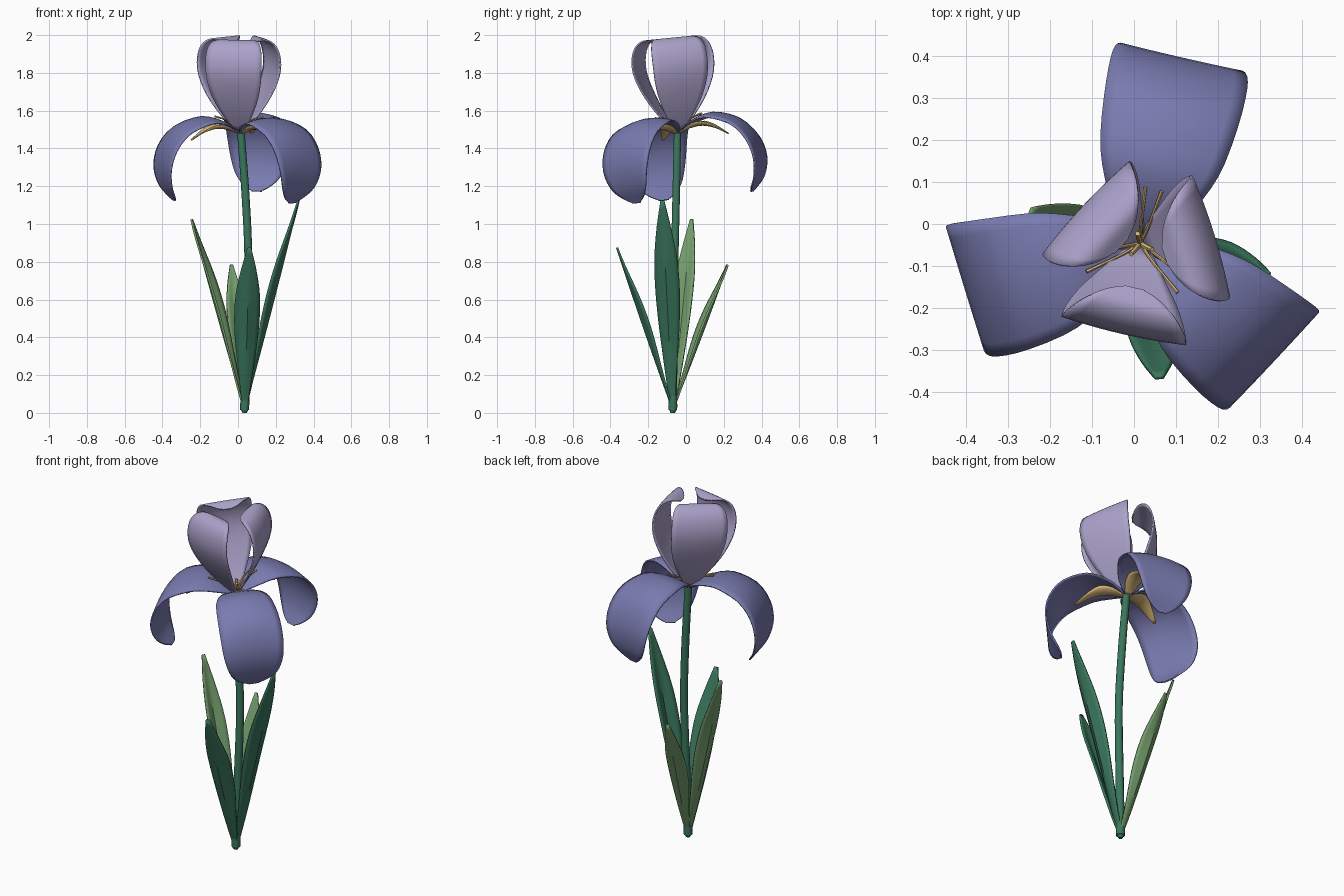
import bpy, bmesh, math
from mathutils import Vector, Matrix

if "Cube" in bpy.data.objects:
    bpy.data.objects.remove(bpy.data.objects["Cube"])


def material(name, rgb):
    m = bpy.data.materials.new(name)
    m.diffuse_color = [((c / 255 + 0.055) / 1.055) ** 2.4 for c in rgb] + [1]
    m.use_nodes = True
    m.node_tree.nodes["Principled BSDF"].inputs["Base Color"].default_value = m.diffuse_color
    return m


LAVENDER = material("pale lavender", (172, 163, 203))
VIOLET = material("blue violet", (121, 123, 176))
TAN = material("golden tan", (216, 182, 119))
DARK = material("deep green", (58, 118, 92))
LIGHT = material("light green", (116, 156, 108))


def spline(values, t):
    """Catmull-Rom value through evenly spaced control values."""
    n = len(values) - 1
    i = min(int(t * n), n - 1)
    f = t * n - i
    p1, p2 = values[i], values[i + 1]
    p0 = values[i - 1] if i > 0 else p1 * 2 - p2
    p3 = values[i + 2] if i + 2 <= n else p2 * 2 - p1
    return (p1 * 2 + (p2 - p0) * f + (p0 * 2 - p1 * 5 + p2 * 4 - p3) * f * f
            + (p1 * 3 - p0 - p2 * 3 + p3) * f ** 3) * 0.5


def finish(name, bm, mat, matrix, angle):
    bmesh.ops.recalc_face_normals(bm, faces=bm.faces)
    mesh = bpy.data.meshes.new(name)
    bm.to_mesh(mesh)
    bm.free()
    mesh.transform(matrix)
    mesh.materials.append(mat)
    ob = bpy.data.objects.new(name, mesh)
    bpy.context.collection.objects.link(ob)
    bpy.ops.object.select_all(action='DESELECT')
    ob.select_set(True)
    bpy.context.view_layer.objects.active = ob
    bpy.ops.object.shade_smooth_by_angle(angle=math.radians(angle))
    return ob


def blade(name, path, widths, mat, matrix, cup=(0, 0), fold=2, round_from=1.0,
          thick=0.008, rows=28, cols=10):
    """Curved sheet: path is (outward, up), widths are half widths, cup moves the edges."""
    pts = [Vector((r, 0, z)) for r, z in path]
    bm = bmesh.new()
    grid = []
    for i in range(rows + 1):
        t = math.sin(i / rows * math.pi / 2) if round_from < 1 else i / rows
        c, w = spline(pts, t), spline(widths, t)
        s = max(0, (t - round_from) / (1 - round_from)) if round_from < 1 else 0
        w *= max(0.2, (1 - s ** 2.4) ** 0.5) if s < 1 else 0.2
        k = math.sin(math.pi * min(t, 1)) * (w / max(widths))
        row = []
        for j in range(cols + 1):
            u = j / cols * 2 - 1
            e = abs(u) ** fold * k
            row.append(bm.verts.new(c + Vector((cup[0] * e, u * w, cup[1] * e))))
        grid.append(row)
    for a, b in zip(grid, grid[1:]):
        for j in range(cols):
            bm.faces.new((a[j], a[j + 1], b[j + 1], b[j]))
    ob = finish(name, bm, mat, matrix, 40)
    mod = ob.modifiers.new("thickness", 'SOLIDIFY')
    mod.thickness = thick
    mod.offset = 0
    return ob


def tube(name, pts, radii, mat, matrix=Matrix(), sides=10, steps=16):
    """Round tube through the points."""
    pts = [Vector(p) for p in pts]
    bm = bmesh.new()
    rings = []
    for i in range(steps + 1):
        t = i / steps
        c = spline(pts, t)
        d = spline(pts, min(1, t + 0.01)) - spline(pts, max(0, t - 0.01))
        rot = Vector((0, 0, 1)).rotation_difference(d)
        r = spline(radii, t)
        rings.append([bm.verts.new(c + rot @ Vector((r * math.cos(a), r * math.sin(a), 0)))
                      for a in (2 * math.pi * k / sides for k in range(sides))])
    for a, b in zip(rings, rings[1:]):
        for k in range(sides):
            n = (k + 1) % sides
            bm.faces.new((a[k], a[n], b[n], b[k]))
    bm.faces.new(rings[0][::-1])
    bm.faces.new(rings[-1])
    return finish(name, bm, mat, matrix, 50)


# Flower head frame, leaning slightly to the front
HEAD = Matrix.Translation((0.015, -0.045, 1.485)) @ Matrix.Rotation(0.1, 4, 'X')


def head(deg):
    return HEAD @ Matrix.Rotation(math.radians(deg), 4, 'Z')


fall_path = [(0.01, 0), (0.07, 0.045), (0.155, 0.08), (0.23, 0.083), (0.335, 0.042),
             (0.405, -0.045), (0.433, -0.155), (0.417, -0.265), (0.37, -0.35)]
fall_width = [0.02, 0.08, 0.125, 0.15, 0.164, 0.167, 0.165, 0.158, 0.14]
upright_path = [(0.005, 0), (0.07, 0.09), (0.122, 0.18), (0.162, 0.27), (0.181, 0.35),
                (0.174, 0.425), (0.146, 0.478), (0.104, 0.498), (0.062, 0.478)]
upright_width = [0.02, 0.075, 0.118, 0.143, 0.151, 0.151, 0.147, 0.138, 0.125]
beard_path = [(0.01, -0.005), (0.07, 0.018), (0.14, 0.025), (0.21, 0.005), (0.275, -0.033)]
beard_width = [0.012, 0.04, 0.045, 0.028, 0.007]

for i in range(3):
    deg = 77 + 120 * i
    # Drooping outer petals, upright inner petals and tongues below
    blade(f"drooping_petal_{i + 1}", fall_path, fall_width, VIOLET, head(deg),
          cup=(0, -0.03), round_from=0.58)
    blade(f"upright_petal_{i + 1}", upright_path, upright_width, LAVENDER, head(deg + 60),
          cup=(-0.008, 0), round_from=0.56)
    blade(f"tongue_{i + 1}", beard_path, beard_width, TAN, head(deg),
          cup=(0, 0.02), thick=0.006, rows=12, cols=6)
    # Pair of thin stamens over each drooping petal
    for side in (-1, 1):
        tube(f"stamen_{i + 1}_{'left' if side > 0 else 'right'}",
             [(0.005, 0, 0.015), (0.04, side * 0.008, 0.045), (0.09, side * 0.014, 0.072),
              (0.14, side * 0.02, 0.088)],
             [0.005, 0.004, 0.004, 0.005], TAN, head(deg), sides=6, steps=8)
    # Short style in the heart of the flower
    tube(f"style_{i + 1}", [(0, 0, 0), (0.012, 0, 0.04), (0.03, 0, 0.07)],
         [0.006, 0.007, 0.006], TAN, head(deg + 25), sides=6, steps=4)

# Stem
tube("stem", [(0.035, -0.07, 0.015), (0.045, -0.066, 0.4), (0.055, -0.06, 0.8),
              (0.04, -0.052, 1.15), (0.015, -0.045, 1.49)],
     [0.024, 0.022, 0.021, 0.021, 0.02], DARK)
tube("stem_foot", [(0.035, -0.07, 0), (0.035, -0.07, 0.03), (0.035, -0.07, 0.06)],
     [0.012, 0.024, 0.022], DARK, sides=8, steps=4)

# Folded leaves fanning out from the foot: tip position, half width, colour
BASE = Vector((0.035, -0.07, 0.02))
leaves = [("left_leaf", (-0.245, 0.03, 1.025), 0.054, LIGHT),
          ("right_leaf", (0.32, -0.125, 1.125), 0.064, DARK),
          ("back_leaf", (-0.035, 0.22, 0.785), 0.052, LIGHT),
          ("front_leaf", (0.06, -0.365, 0.875), 0.066, DARK)]
shape = [0.2, 0.42, 0.66, 0.88, 1.0, 0.95, 0.63, 0.15]
for name, tip, half, mat in leaves:
    d = Vector(tip) - BASE
    reach = math.hypot(d.x, d.y)
    path = [(reach * t + 0.004 * math.sin(math.pi * t), d.z * t)
            for t in (k / 7 for k in range(8))]
    frame = Matrix.Translation(BASE) @ Matrix.Rotation(math.atan2(d.y, d.x), 4, 'Z')
    blade(name, path, [half * s for s in shape], mat, frame,
          cup=(-0.03, 0), fold=1.0, thick=0.01, rows=24, cols=6)
